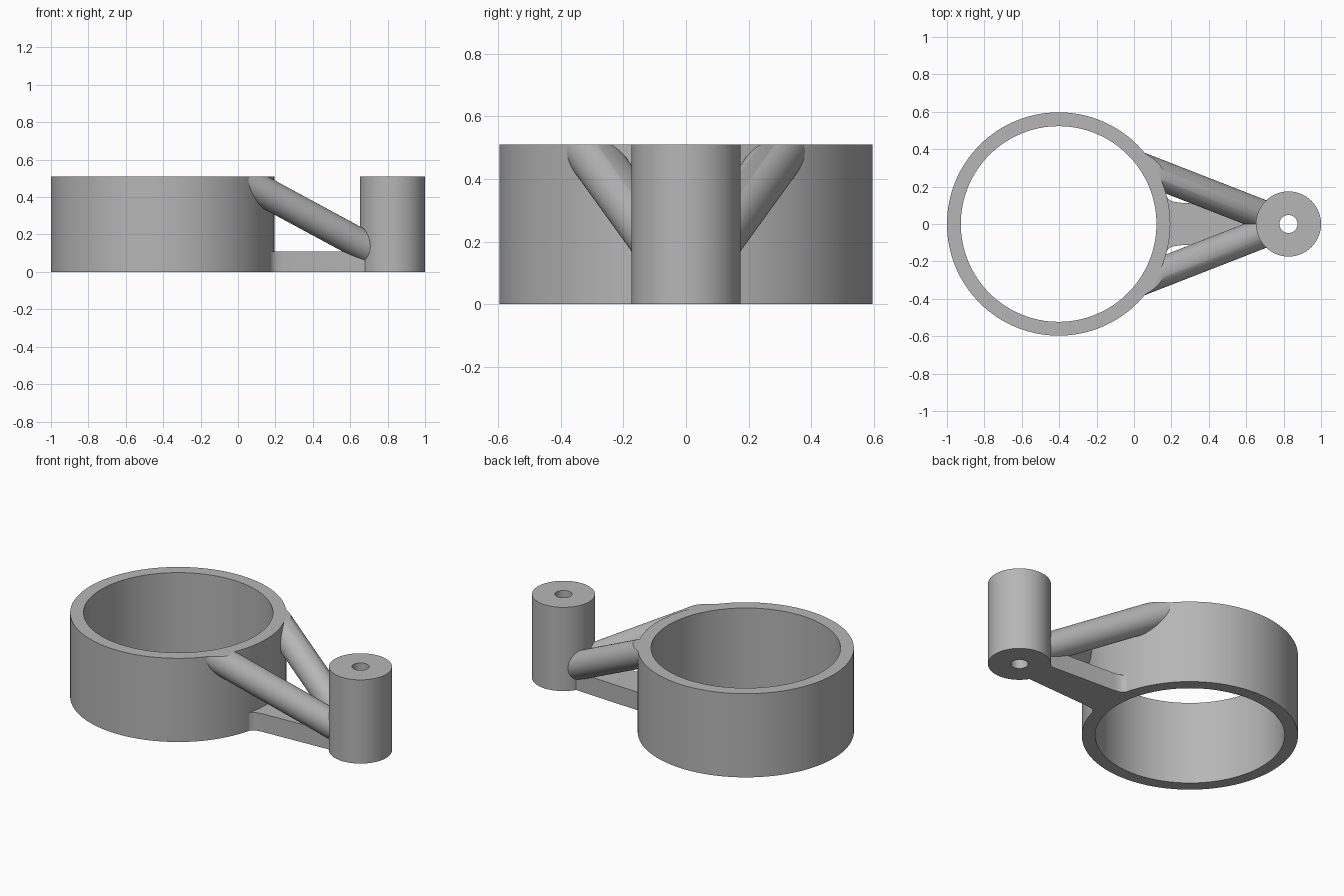
import bpy, bmesh, math
from mathutils import Vector

cube = bpy.data.objects.get("Cube")
if cube:
    bpy.data.objects.remove(cube, do_unlink=True)

HEIGHT = 0.51
RING = Vector((-0.403, 0, 0))
POST = Vector((0.826, 0, 0))
RING_R, BORE_R = 0.597, 0.523
POST_R, HOLE_R = 0.174, 0.048
STRUT_R = 0.081

grey = bpy.data.materials.new("plain grey")
grey.use_nodes = True
colour = (0.47, 0.47, 0.47, 1)
grey.diffuse_color = colour
grey.node_tree.nodes["Principled BSDF"].inputs["Base Color"].default_value = colour


def finish(name, bm):
    bmesh.ops.recalc_face_normals(bm, faces=bm.faces[:])
    mesh = bpy.data.meshes.new(name)
    bm.to_mesh(mesh)
    bm.free()
    mesh.materials.append(grey)
    ob = bpy.data.objects.new(name, mesh)
    bpy.context.collection.objects.link(ob)
    return ob


def cylinder(name, start, end, radius, sides=96):
    """Solid cylinder between two points."""
    axis = end - start
    bm = bmesh.new()
    bmesh.ops.create_cone(bm, cap_ends=True, segments=sides, radius1=radius,
                          radius2=radius, depth=axis.length)
    bm.transform(axis.to_track_quat('Z', 'Y').to_matrix().to_4x4())
    bmesh.ops.translate(bm, verts=bm.verts[:], vec=(start + end) / 2)
    return finish(name, bm)


def cut(ob, *cutters):
    """Subtract the cutters and bake the result into the mesh."""
    for cutter in cutters:
        mod = ob.modifiers.new("cut", 'BOOLEAN')
        mod.operation, mod.solver, mod.object = 'DIFFERENCE', 'EXACT', cutter
    graph = bpy.context.evaluated_depsgraph_get()
    mesh = bpy.data.meshes.new_from_object(ob.evaluated_get(graph))
    ob.modifiers.clear()
    ob.data = mesh


def upright(name, base, radius, low=0.0, high=HEIGHT, sides=128):
    up = Vector((0, 0, 1))
    return cylinder(name, base + up * low, base + up * high, radius, sides)


# Helpers that trim the parts
bore = upright("bore_cutter", RING, BORE_R, -1, 2)
hole = upright("hole_cutter", POST, HOLE_R, -1, 2, 48)
ring_solid = upright("ring_cutter", RING, RING_R, -1, 2)
post_solid = upright("post_cutter", POST, POST_R, -1, 2, 96)
bm = bmesh.new()
bmesh.ops.create_cube(bm, size=4)
bmesh.ops.translate(bm, verts=bm.verts[:], vec=(0, 0, HEIGHT + 2))
top_trim = finish("top_cutter", bm)
helpers = [bore, hole, ring_solid, post_solid, top_trim]

# Large clamp ring and small bored post
ring = upright("ring", RING, RING_R)
cut(ring, bore)
post = upright("post", POST, POST_R, sides=96)
cut(post, hole)

# Base web with flared root at the ring
side = [(0.10, 0.151), (0.173, 0.150), (0.184, 0.133), (0.203, 0.121),
        (0.243, 0.114), (0.74, 0.088)]
outline = side + [(x, -y) for x, y in reversed(side)]
bm = bmesh.new()
face = bm.faces.new([bm.verts.new((x, y, 0)) for x, y in outline])
solid = bmesh.ops.extrude_face_region(bm, geom=[face])
bmesh.ops.translate(bm, vec=(0, 0, 0.11),
                    verts=[v for v in solid["geom"] if isinstance(v, bmesh.types.BMVert)])
web = finish("base_web", bm)
cut(web, ring_solid, post_solid)

# Two sloping round struts
parts = [ring, post, web]
for name, s in (("left_strut", 1), ("right_strut", -1)):
    # the model's front is -y, so the struts lie to the back and the front
    label = "back_strut" if s > 0 else "front_strut"
    strut = cylinder(label, Vector((-0.1, s * 0.355, 0.557)),
                     Vector((0.75, s * 0.0235, 0.098)), STRUT_R, 64)
    cut(strut, ring_solid, post_solid, top_trim)
    parts.append(strut)

for helper in helpers:
    helper.hide_render = True
    bpy.data.objects.remove(helper, do_unlink=True)

bpy.ops.object.select_all(action='DESELECT')
for ob in parts:
    ob.select_set(True)
bpy.context.view_layer.objects.active = ring
bpy.ops.object.shade_smooth_by_angle(angle=math.radians(30))
